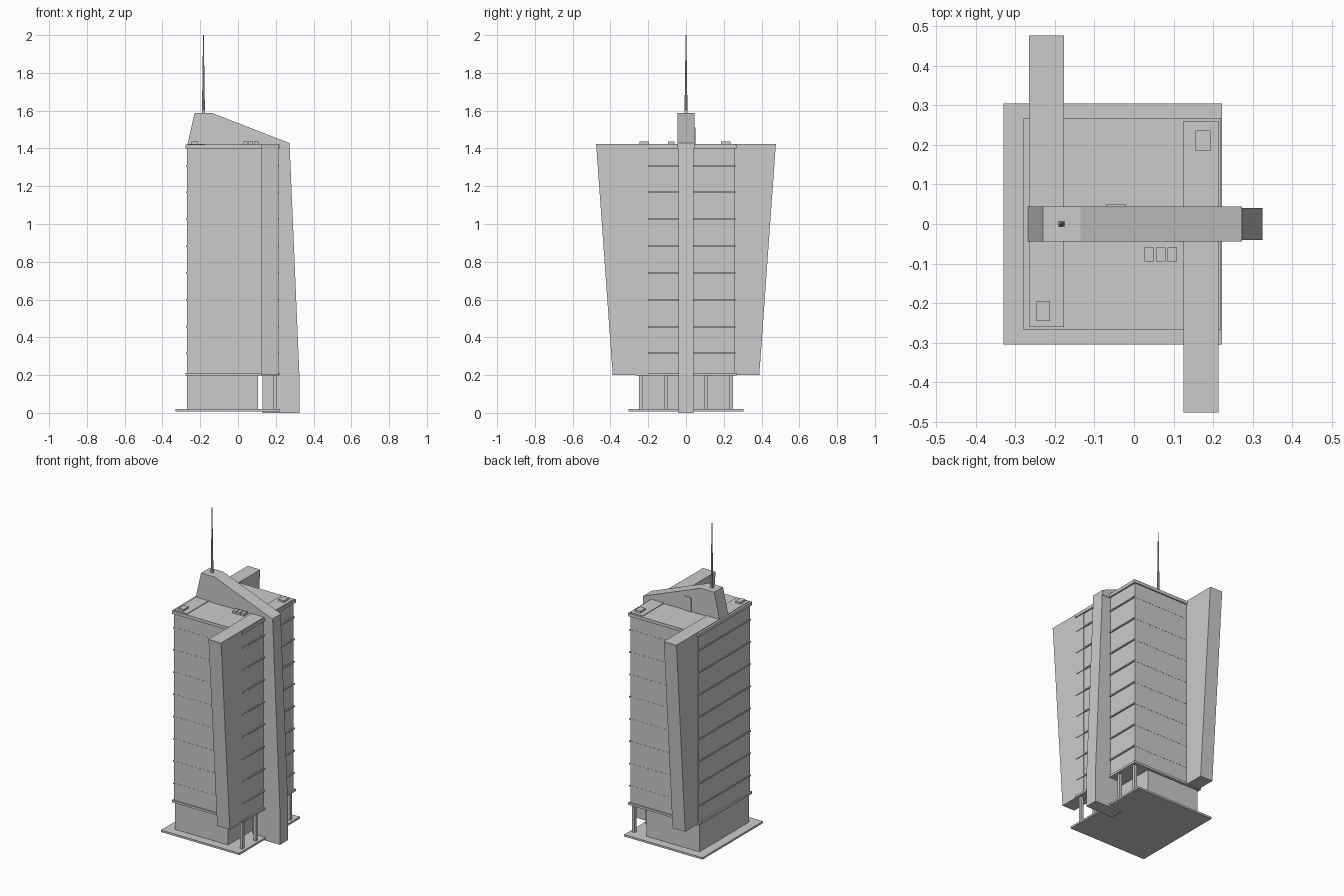
import bpy, bmesh
from mathutils import Vector

if "Cube" in bpy.data.objects:
    bpy.data.objects.remove(bpy.data.objects["Cube"])


def prism(name, profile, axis, lo, hi):
    """Extrude a 2D profile along x or y. Profile is (other axis, z)."""
    bm = bmesh.new()
    def place(p, t):
        return (t, p[0], p[1]) if axis == 'x' else (p[0], t, p[1])
    face = bm.faces.new([bm.verts.new(place(p, lo)) for p in profile])
    moved = bmesh.ops.extrude_face_region(bm, geom=[face])['geom']
    shift = Vector((hi - lo, 0, 0)) if axis == 'x' else Vector((0, hi - lo, 0))
    bmesh.ops.translate(bm, vec=shift, verts=[g for g in moved if isinstance(g, bmesh.types.BMVert)])
    bmesh.ops.recalc_face_normals(bm, faces=bm.faces)
    me = bpy.data.meshes.new(name)
    bm.to_mesh(me)
    bm.free()
    ob = bpy.data.objects.new(name, me)
    bpy.context.collection.objects.link(ob)
    return ob


def box(name, x0, x1, y0, y1, z0, z1):
    return prism(name, [(x0, z0), (x1, z0), (x1, z1), (x0, z1)], 'y', y0, y1)


# Ground level: plate, recessed lobby, columns
box("base_plate", -0.33, 0.223, -0.305, 0.305, 0.008, 0.02)
box("lobby", -0.27, 0.105, -0.25, 0.25, 0.02, 0.2)
for y in (-0.24, -0.105, 0.105, 0.24):
    box("column", 0.188, 0.206, y - 0.009, y + 0.009, 0.02, 0.2)

# Tower shaft with bottom and roof slabs
box("tower_body", -0.27, 0.21, -0.26, 0.26, 0.2, 1.4)
box("lower_slab", -0.279, 0.22, -0.268, 0.268, 0.197, 0.211)
box("roof_slab", -0.279, 0.22, -0.268, 0.268, 1.4, 1.42)

# Floor ledges, proud of the two side faces
for i in range(8):
    z = 0.315 + i * 0.142
    box("floor_ledge", -0.275, 0.218, -0.261, 0.261, z - 0.004, z + 0.004)

# Two flaring side fins, opposite each other, with roof strips
for name, s, x0, x1 in (("front_fin", -1, 0.125, 0.214), ("back_fin", 1, -0.266, -0.177)):
    prism(name, [(s * 0.2, 0.2), (s * 0.388, 0.2), (s * 0.474, 1.4), (s * 0.2, 1.4)], 'x', x0, x1)
    prism(name + "_roof_strip", [(-s * 0.26, 1.4), (s * 0.474, 1.4), (s * 0.477, 1.424), (-s * 0.26, 1.424)],
          'x', x0, x1)

# Central leaning buttress and the crown it rises into
prism("buttress", [(0.13, 0), (0.325, 0), (0.325, 0.2), (0.274, 1.4), (0.2, 1.4), (0.2, 0.2), (0.13, 0.2)],
      'y', -0.041, 0.041)
prism("crown", [(-0.27, 1.41), (-0.23, 1.587), (-0.135, 1.587), (0.273, 1.428), (0.273, 1.395), (0.2, 1.395), (0.2, 1.41)],
      'y', -0.044, 0.044)
box("crown_door", -0.07, -0.022, 0.04, 0.05, 1.42, 1.51)

# Rooftop equipment
box("roof_hatch", 0.156, 0.194, 0.185, 0.236, 1.42, 1.436)
box("roof_hatch", -0.247, -0.212, -0.245, -0.195, 1.42, 1.436)
for x in (0.039, 0.068, 0.097):
    box("vent_unit", x - 0.012, x + 0.012, -0.095, -0.06, 1.42, 1.436)

# Spire
box("spire_foot", -0.191, -0.175, -0.008, 0.008, 1.585, 1.6)
bpy.ops.mesh.primitive_cone_add(vertices=8, radius1=0.008, radius2=0.002, depth=0.413,
                                location=(-0.183, 0, 1.7935))
bpy.context.object.name = "spire"
